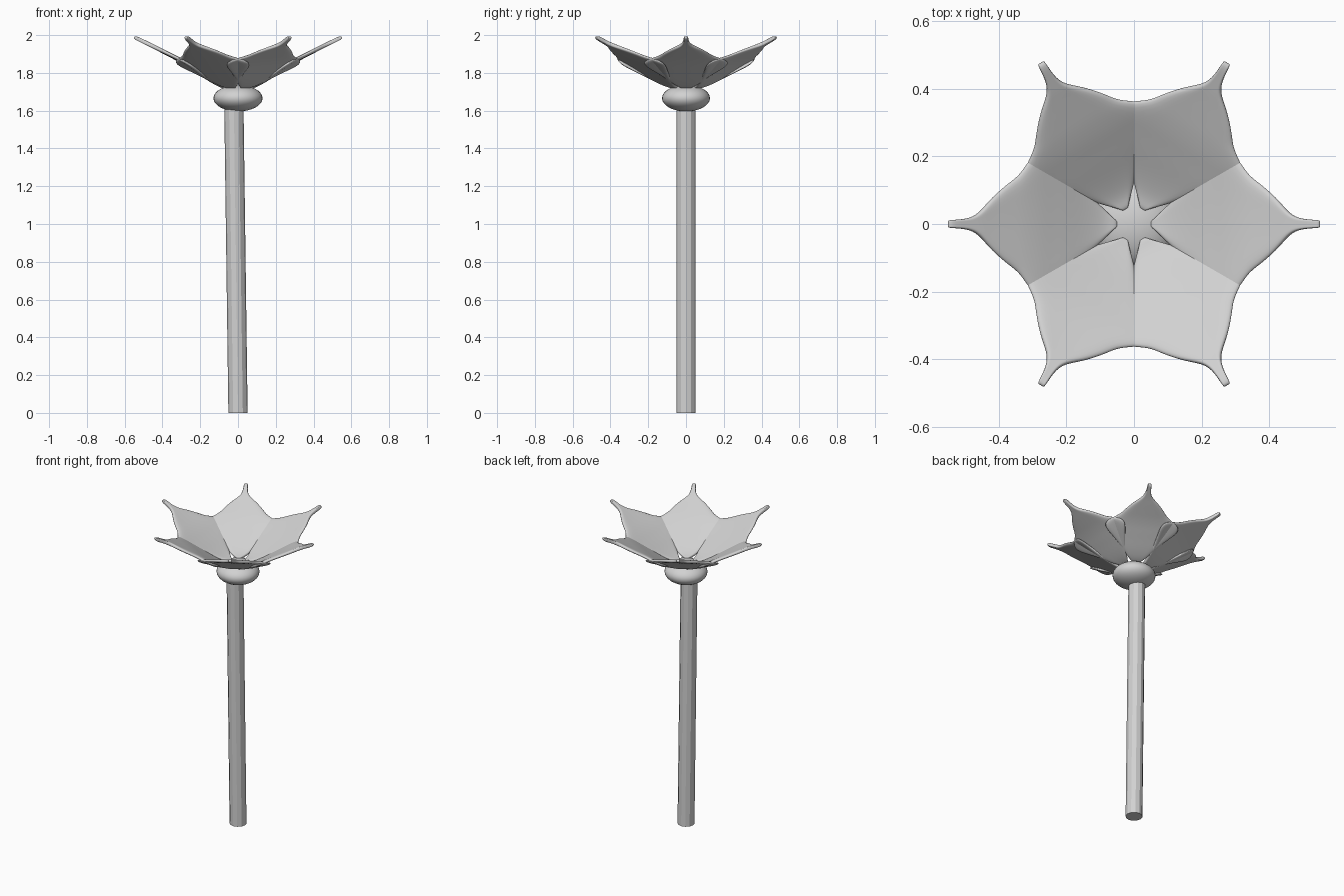
import bpy, bmesh, math
from mathutils import Matrix

cube = bpy.data.objects.get("Cube")
if cube:
    bpy.data.objects.remove(cube, do_unlink=True)

# One plain grey for the whole flower
grey = bpy.data.materials.new("plain_grey")
grey.use_nodes = True
grey.diffuse_color = (0.64, 0.64, 0.64, 1)
grey.node_tree.nodes["Principled BSDF"].inputs["Base Color"].default_value = grey.diffuse_color


def make_object(name, bm, smooth):
    for face in bm.faces:
        face.smooth = smooth
    mesh = bpy.data.meshes.new(name)
    bm.to_mesh(mesh)
    bm.free()
    mesh.materials.append(grey)
    obj = bpy.data.objects.new(name, mesh)
    bpy.context.collection.objects.link(obj)
    return obj


# Faceted stem, leaning slightly to one side
STEM_TOP, LEAN = 1.64, -0.022
bm = bmesh.new()
bmesh.ops.create_cone(bm, cap_ends=True, segments=12, radius1=0.051, radius2=0.051,
                      depth=STEM_TOP, matrix=Matrix.Translation((0, 0, STEM_TOP / 2)))
for v in bm.verts:
    v.co.x += LEAN * v.co.z / STEM_TOP
make_object("stem", bm, False)

# Flattened bulb under the petals
bm = bmesh.new()
bmesh.ops.create_uvsphere(bm, u_segments=32, v_segments=16, radius=1,
                          matrix=Matrix.Translation((0, 0, 1.666)) @ Matrix.Diagonal((0.13, 0.127, 0.07, 1)))
make_object("bulb", bm, True)

# Petal outline: distance from centre, half width, height of the midline
OUTLINE = [(0.046, 0.006, 1.733), (0.07, 0.028, 1.737), (0.1, 0.062, 1.748),
           (0.15, 0.105, 1.777), (0.2, 0.165, 1.81), (0.24, 0.22, 1.835),
           (0.275, 0.232, 1.858), (0.31, 0.183, 1.879), (0.335, 0.146, 1.893),
           (0.36, 0.127, 1.906), (0.385, 0.107, 1.919), (0.42, 0.074, 1.937),
           (0.45, 0.036, 1.953), (0.475, 0.019, 1.965), (0.51, 0.013, 1.982),
           (0.547, 0.012, 2.0)]
COLUMNS = 4
THICKNESS = 0.021


# Thick, softly rounded petal whose narrow end forms the tip
def make_petal(name, angle):
    bm = bmesh.new()
    rows = []
    for out, half, height in OUTLINE:
        row = []
        for i in range(COLUMNS + 1):
            side = half * (2 * i / COLUMNS - 1)
            row.append(bm.verts.new((out, side, height + 0.2 * side * side)))
        rows.append(row)
    for a, b in zip(rows, rows[1:]):
        for i in range(COLUMNS):
            bm.faces.new((a[i], b[i], b[i + 1], a[i + 1]))
    petal = make_object(name, bm, True)
    petal.rotation_euler.z = angle
    shell = petal.modifiers.new("thickness", 'SOLIDIFY')
    shell.thickness = THICKNESS
    shell.offset = -1
    soften = petal.modifiers.new("soften", 'SUBSURF')
    soften.levels = soften.render_levels = 2


# Six overlapping petals around the centre
for n in range(6):
    make_petal(f"petal_{n + 1}", n * math.pi / 3)
